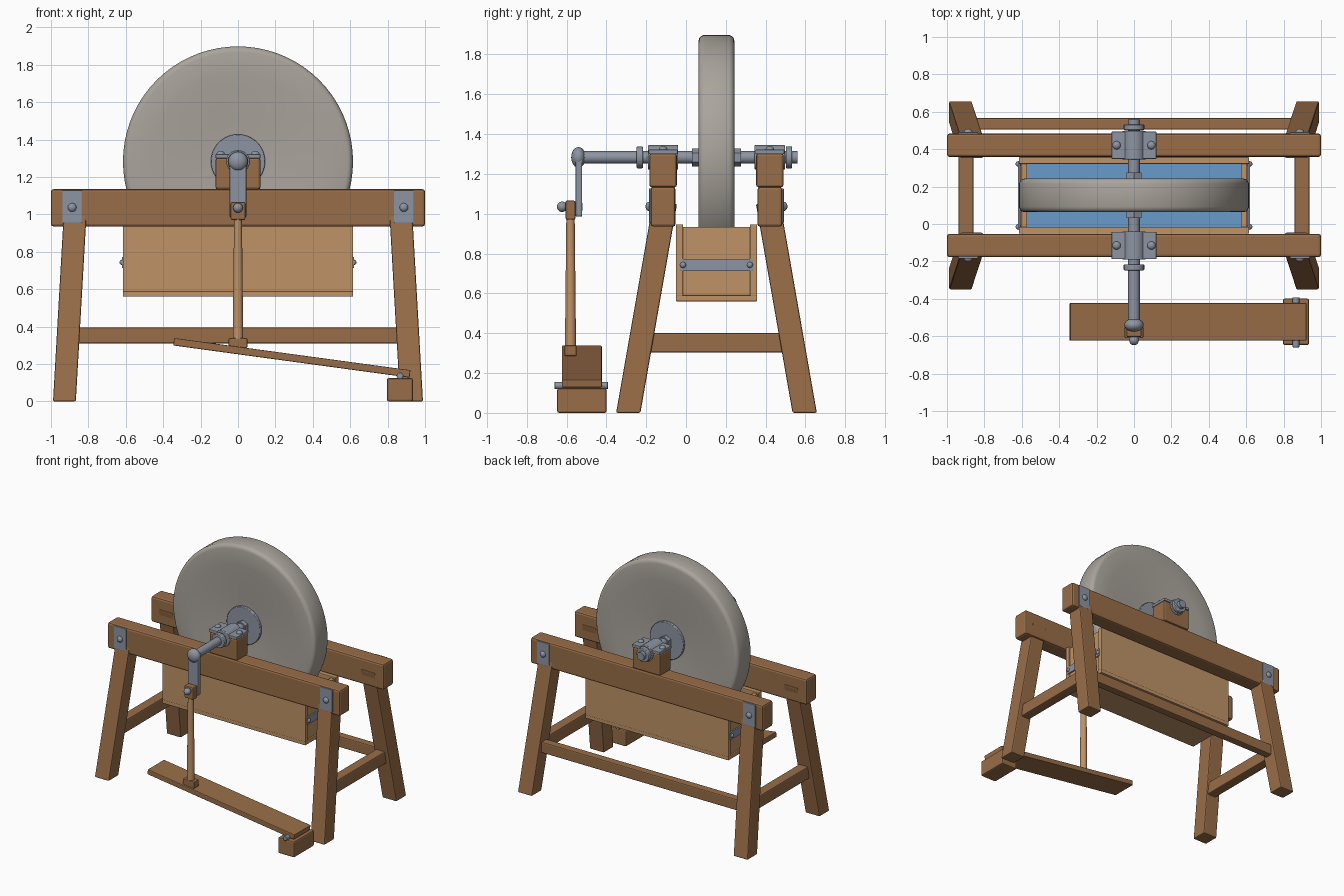
import bpy, bmesh, math
from mathutils import Vector, Matrix

cube = bpy.data.objects.get("Cube")
if cube:
    bpy.data.objects.remove(cube, do_unlink=True)


def material(name, rgb):
    m = bpy.data.materials.new(name)
    m.use_nodes = True
    m.diffuse_color = (*rgb, 1)
    m.node_tree.nodes["Principled BSDF"].inputs["Base Color"].default_value = (*rgb, 1)
    return m


WOOD = material("oak brown", (0.32, 0.155, 0.065))
PALE = material("pale pine", (0.52, 0.29, 0.135))
STONE = material("grey stone", (0.40, 0.37, 0.33))
IRON = material("blue grey iron", (0.27, 0.30, 0.36))
WATER = material("water blue", (0.14, 0.33, 0.60))

AXLE_Z = 1.283
MID_Y = 0.153      # centre plane of the frame and stone
RAIL_OFF = 0.268   # rail distance from that plane


def finish(name, bm, mat, bevel=0, smooth=True):
    bmesh.ops.recalc_face_normals(bm, faces=bm.faces[:])
    mesh = bpy.data.meshes.new(name)
    bm.to_mesh(mesh)
    bm.free()
    ob = bpy.data.objects.new(name, mesh)
    bpy.context.collection.objects.link(ob)
    mesh.materials.append(mat)
    if bevel:
        mod = ob.modifiers.new("Bevel", 'BEVEL')
        mod.width, mod.segments, mod.limit_method = bevel, 2, 'ANGLE'
    if smooth:
        bpy.ops.object.select_all(action='DESELECT')
        ob.select_set(True)
        bpy.context.view_layer.objects.active = ob
        bpy.ops.object.shade_smooth_by_angle(angle=math.radians(35))
    return ob


def box(name, centre, size, mat, bevel=0.0, pitch=0.0):
    bm = bmesh.new()
    bmesh.ops.create_cube(bm, size=1)
    bmesh.ops.scale(bm, vec=size, verts=bm.verts)
    turn = Matrix.Rotation(pitch, 4, 'Y')
    bmesh.ops.transform(bm, matrix=Matrix.Translation(centre) @ turn, verts=bm.verts)
    return finish(name, bm, mat, bevel, smooth=False)


def rod(name, start, end, r1, mat, r2=None, sides=24, bevel=0.0):
    a, b = Vector(start), Vector(end)
    bm = bmesh.new()
    bmesh.ops.create_cone(bm, cap_ends=True, segments=sides, radius1=r1,
                          radius2=r1 if r2 is None else r2, depth=(b - a).length)
    turn = (b - a).to_track_quat('Z', 'Y').to_matrix().to_4x4()
    bmesh.ops.transform(bm, matrix=Matrix.Translation((a + b) / 2) @ turn, verts=bm.verts)
    return finish(name, bm, mat, bevel, smooth=sides > 8)


def ball(name, centre, radius, mat, squash=(1, 1, 1)):
    bm = bmesh.new()
    bmesh.ops.create_uvsphere(bm, u_segments=20, v_segments=12, radius=radius)
    bmesh.ops.scale(bm, vec=squash, verts=bm.verts)
    bmesh.ops.translate(bm, vec=centre, verts=bm.verts)
    return finish(name, bm, mat)


def leg(name, foot, top, width):
    """Splayed post with level ends."""
    bm = bmesh.new()
    bmesh.ops.create_cube(bm, size=1)
    for v in bm.verts:
        c = Vector(top if v.co.z > 0 else foot)
        v.co = c + Vector((v.co.x * width, v.co.y * width, 0))
    return finish(name, bm, WOOD, 0.008, smooth=False)


# Grinding stone: lathed profile (radius, half thickness) with dished faces
half = [(0.0, 0.066), (0.13, 0.068), (0.2, 0.072), (0.32, 0.08), (0.46, 0.087),
        (0.585, 0.09), (0.6, 0.086), (0.61, 0.076), (0.615, 0.062)]
profile = half + [(r, -t) for r, t in reversed(half)]
bm = bmesh.new()
ring = [bm.verts.new((r, MID_Y + t, AXLE_Z)) for r, t in profile]
edges = [bm.edges.new(pair) for pair in zip(ring, ring[1:])]
bmesh.ops.spin(bm, geom=ring + edges, cent=(0, 0, AXLE_Z), axis=(0, 1, 0),
               angle=math.tau, steps=72)
bmesh.ops.remove_doubles(bm, verts=bm.verts[:], dist=0.0005)
finish("grindstone", bm, STONE)

# Axle, end collars and the fittings against the stone
rod("axle", (0, -0.54, AXLE_Z), (0, 0.56, AXLE_Z), 0.031, IRON)
for name, y in (("front_collar", -0.232), ("back_collar", 0.517)):
    rod(name, (0, y - 0.016, AXLE_Z), (0, y + 0.016, AXLE_Z), 0.055, IRON, bevel=0.005)
for label, s in (("front", -1), ("back", 1)):
    y = MID_Y + s * 0.06
    rod(label + "_flange", (0, y, AXLE_Z), (0, MID_Y + s * 0.088, AXLE_Z), 0.145, IRON,
        sides=40, bevel=0.004)
    rod(label + "_hub_nut", (0, y, AXLE_Z), (0, MID_Y + s * 0.122, AXLE_Z), 0.045, IRON, sides=6)

# Frame: the front and back halves mirror about the centre plane
for label, s in (("front", -1), ("back", 1)):
    y = MID_Y + s * RAIL_OFF
    box(label + "_rail", (0, y, 1.035), (2, 0.125, 0.2), WOOD, 0.014)
    box(label + "_bearing_block", (0, y, 1.218), (0.24, 0.138, 0.17), WOOD, 0.012)
    box(label + "_cap_flange", (0, y, 1.311), (0.24, 0.145, 0.022), IRON, 0.004)
    rod(label + "_bearing_cap", (0, y - 0.076, AXLE_Z), (0, y + 0.076, AXLE_Z), 0.062, IRON,
        bevel=0.004)
    for side, x in (("right", -1), ("left", 1)):
        tag = f"{label}_{side}_"
        ball(tag + "cap_bolt", (x * 0.093, y, 1.322), 0.022, IRON, (1, 1, 0.8))
        leg(tag + "leg", (x * 0.928, MID_Y + s * 0.443, 0), (x * 0.868, MID_Y + s * 0.259, 1.05),
            0.122)
        face = y + s * 0.064
        box(tag + "plate", (x * 0.887, face, 1.04), (0.105, 0.012, 0.175), IRON, 0.003)
        ball(tag + "plate_bolt", (x * 0.887, face + s * 0.006, 1.037), 0.023, IRON, (1, 0.8, 1))

# Stretchers
box("back_stretcher", (0, 0.535, 0.352), (1.74, 0.062, 0.086), WOOD, 0.008)
for side, x in (("right", -1), ("left", 1)):
    box(side + "_stretcher", (x * 0.898, MID_Y, 0.352), (0.078, 0.74, 0.098), WOOD, 0.008)

# Water trough
for label, s in (("front", -1), ("back", 1)):
    box(label + "_trough_board", (0, MID_Y + s * 0.186, 0.766), (1.23, 0.036, 0.36), PALE, 0.004)
box("trough_floor", (0, MID_Y, 0.575), (1.23, 0.408, 0.03), PALE, 0.004)
box("water", (0, MID_Y, 0.86), (1.16, 0.34, 0.008), WATER)
for side, x in (("right", -1), ("left", 1)):
    box(side + "_trough_end", (x * 0.588, MID_Y, 0.762), (0.034, 0.34, 0.345), PALE, 0.004)
    box(side + "_trough_strap", (x * 0.614, MID_Y, 0.743), (0.012, 0.368, 0.06), IRON, 0.002)
    for label, s in (("front", -1), ("back", 1)):
        ball(f"{side}_{label}_strap_bolt", (x * 0.618, MID_Y + s * 0.168, 0.743), 0.015, IRON)

# Crank
ball("crank_boss", (0, -0.54, AXLE_Z), 0.052, IRON, (1, 0.7, 1))
box("crank_arm", (0, -0.538, 1.135), (0.092, 0.034, 0.3), IRON, 0.008)
rod("crank_pin", (0, -0.52, 1.035), (0, -0.625, 1.035), 0.019, IRON)
ball("crank_pin_head", (0, -0.622, 1.035), 0.026, IRON)

# Connecting rod from crank to treadle
box("rod_eye", (0, -0.58, 1.018), (0.078, 0.05, 0.096), WOOD, 0.008)
rod("connecting_rod", (0, -0.58, 0.32), (0, -0.58, 0.985), 0.028, PALE, r2=0.021)
box("rod_foot", (0, -0.58, 0.312), (0.1, 0.06, 0.052), WOOD, 0.006)

# Treadle and its pivot
box("treadle", (0.288, -0.523, 0.233), (1.275, 0.2, 0.04), WOOD, 0.005, math.atan2(0.172, 1.265))
box("pivot_block", (0.866, -0.523, 0.062), (0.14, 0.248, 0.124), WOOD, 0.01)
rod("pivot_pin", (0.866, -0.66, 0.137), (0.866, -0.392, 0.137), 0.018, IRON, bevel=0.003)
